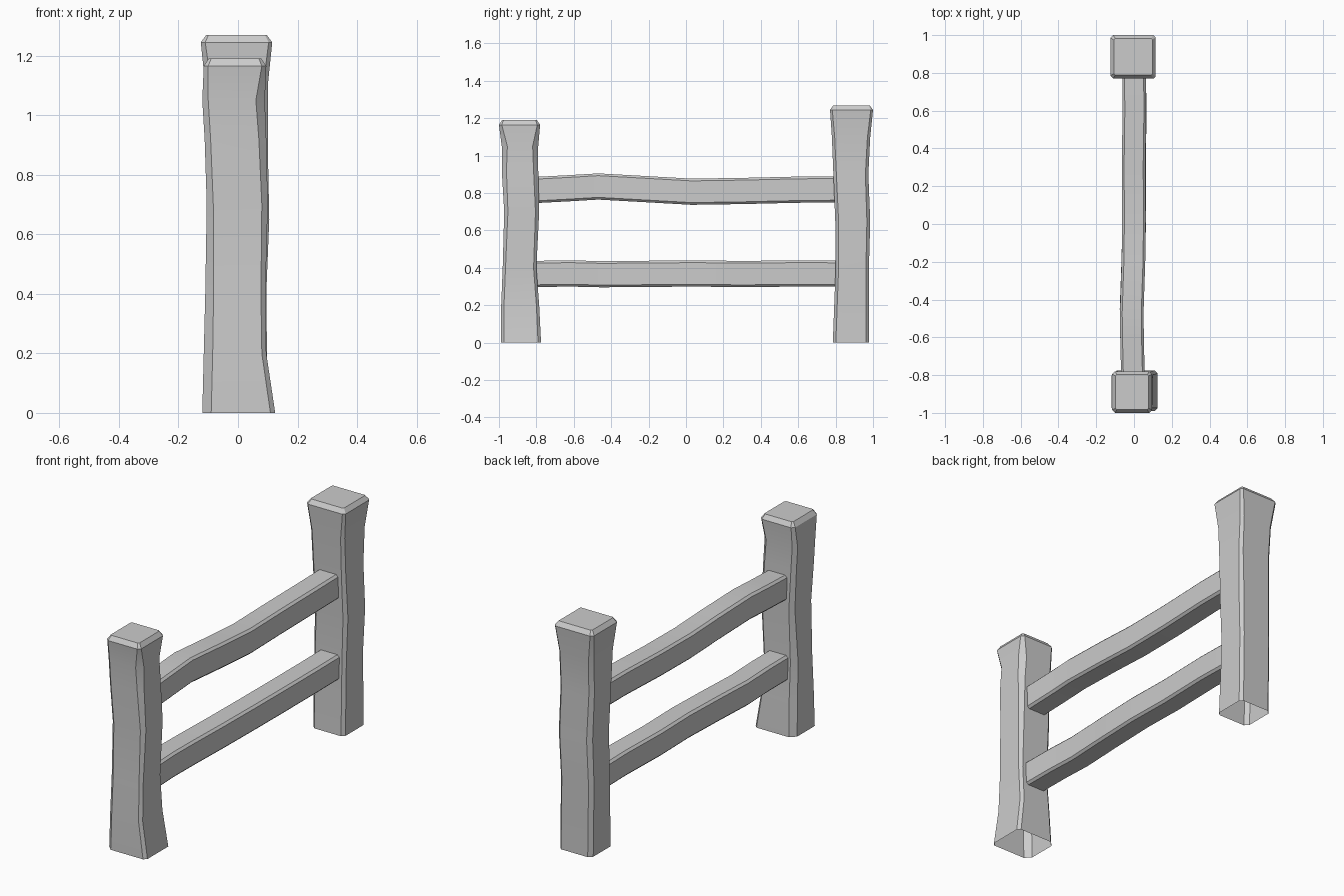
import bpy, bmesh, math

cube = bpy.data.objects.get("Cube")
if cube:
    bpy.data.objects.remove(cube, do_unlink=True)

grey = bpy.data.materials.new("plain_grey")
grey.use_nodes = True
GREY = (0.6, 0.6, 0.6, 1)
grey.diffuse_color = GREY
grey.node_tree.nodes["Principled BSDF"].inputs["Base Color"].default_value = GREY


def section(u0, u1, v0, v1, c0, c1):
    """Rectangle with cut corners: c0 on the low-u side, c1 on the high-u side."""
    return [(u0 + c0, v0), (u1 - c1, v0), (u1, v0 + c1), (u1, v1 - c1),
            (u1 - c1, v1), (u0 + c0, v1), (u0, v1 - c0), (u0, v0 + c0)]


def loft(name, rings, capped):
    """Skin a row of equal rings; optionally close the last one."""
    bm = bmesh.new()
    loops = [[bm.verts.new(p) for p in ring] for ring in rings]
    for a, b in zip(loops, loops[1:]):
        for i in range(len(a)):
            j = (i + 1) % len(a)
            bm.faces.new((a[i], a[j], b[j], b[i]))
    if capped:
        bm.faces.new(loops[-1])
    bmesh.ops.recalc_face_normals(bm, faces=bm.faces)
    mesh = bpy.data.meshes.new(name)
    bm.to_mesh(mesh)
    bm.free()
    mesh.materials.append(grey)
    obj = bpy.data.objects.new(name, mesh)
    bpy.context.collection.objects.link(obj)
    bpy.ops.object.select_all(action='DESELECT')
    obj.select_set(True)
    bpy.context.view_layer.objects.active = obj
    bpy.ops.object.shade_smooth_by_angle(angle=math.radians(25))


def post(name, levels, bevel, rise):
    """Upright with an open foot and a bevelled top; levels are (z, x0, x1, y0, y1, c0, c1)."""
    rings = [[(x, y, z) for x, y in section(*dims)] for z, *dims in levels]
    z, x0, x1, y0, y1, c0, c1 = levels[-1]
    top = section(x0 + bevel, x1 - bevel, y0 + bevel, y1 - bevel, c0 / 2, c1 / 2)
    rings.append([(x, y, z + rise) for x, y in top])
    loft(name, rings, True)


def rail(name, stations, width, height, cut):
    """Beam along y; stations are (y, centre x, centre z)."""
    rings = []
    for y, x, z in stations:
        shape = section(x - width / 2, x + width / 2, z - height / 2, z + height / 2, cut, cut)
        rings.append([(u, y, v) for u, v in shape])
    loft(name, rings, False)


# Shorter front post, splayed at the foot
post("front_post", [
    (0, -.12, .125, -.99, -.775, .03, .016),
    (.2, -.115, .095, -.988, -.785, .03, .015),
    (.4, -.11, .092, -.98, -.8, .028, .015),
    (.7, -.105, .1, -.972, -.785, .022, .02),
    (.92, -.112, .095, -.985, -.79, .02, .025),
    (1.05, -.12, .09, -.985, -.79, .02, .03),
    (1.165, -.115, .095, -1, -.78, .015, .015),
], .017, .025)

# Taller back post, flared at the head
post("back_post", [
    (0, -.1, .1, .785, .978, .02, .016),
    (.4, -.105, .095, .8, .978, .02, .016),
    (.65, -.1, .105, .798, .985, .022, .018),
    (.9, -.105, .1, .788, .975, .02, .016),
    (1.1, -.11, .1, .78, .985, .02, .015),
    (1.245, -.125, .115, .77, 1, .015, .012),
], .018, .024)

# Two crooked rails running between the posts
rail("upper_rail", [
    (-.83, -.005, .815), (-.62, -.01, .826), (-.47, -.012, .835), (-.2, -.003, .82),
    (.03, 0, .807), (.3, -.002, .811), (.6, .002, .818), (.83, 0, .82),
], .125, .14, .012)
rail("lower_rail", [
    (-.83, -.005, .367), (-.62, -.01, .37), (-.45, -.013, .366), (-.2, -.004, .368),
    (.05, .002, .37), (.3, 0, .367), (.6, .004, .37), (.83, 0, .369),
], .125, .14, .012)
